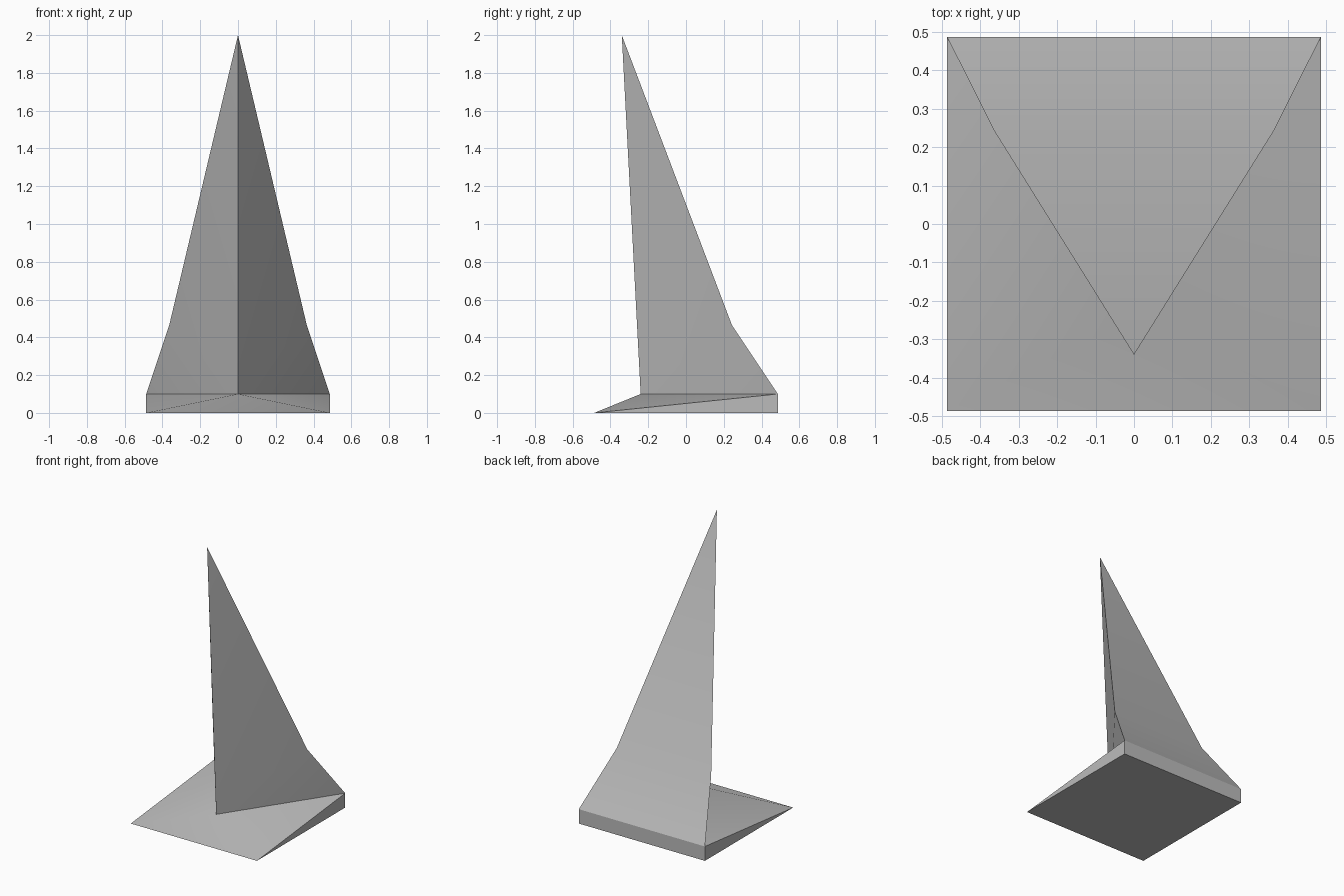
import bpy

cube = bpy.data.objects.get("Cube")
if cube:
    bpy.data.objects.remove(cube, do_unlink=True)

HALF = 0.486      # half width of the square base
RIM = 0.10        # height of the base's raised back edge
FRONT = -0.24     # foot of the spire's front ridge

grey = bpy.data.materials.new("stone grey")
grey.use_nodes = True
colour = (0.5, 0.5, 0.5, 1)
grey.diffuse_color = colour
grey.node_tree.nodes["Principled BSDF"].inputs["Base Color"].default_value = colour


def build(name, points, faces):
    """Make a mesh part from named points; every face lists point names."""
    keys = list(points)
    mesh = bpy.data.meshes.new(name)
    mesh.from_pydata(list(points.values()), [],
                     [[keys.index(k) for k in f.split()] for f in faces])
    mesh.materials.append(grey)
    obj = bpy.data.objects.new(name, mesh)
    bpy.context.collection.objects.link(obj)
    bpy.ops.object.select_all(action="DESELECT")
    obj.select_set(True)
    bpy.context.view_layer.objects.active = obj
    bpy.ops.object.shade_smooth_by_angle(angle=0.52)
    return obj


# Points shared by both parts
ridge_foot = (0, FRONT, RIM)
rim_left, rim_right = (HALF, HALF, RIM), (-HALF, HALF, RIM)

# Wedge base: square underside, sloping front, upright back; open under the spire
build("base", {
    "foot": ridge_foot, "rim_l": rim_left, "rim_r": rim_right,
    "front_l": (HALF, -HALF, 0), "front_r": (-HALF, -HALF, 0),
    "back_l": (HALF, HALF, 0), "back_r": (-HALF, HALF, 0),
}, [
    "front_r back_r back_l front_l",
    "front_r front_l foot",
    "front_l rim_l foot",
    "front_r foot rim_r",
    "front_l back_l rim_l",
    "front_r rim_r back_r",
    "back_l back_r rim_r rim_l",
])

# Leaning spire: flared foot, sharp front ridge, broad back
build("spire", {
    "foot": ridge_foot, "rim_l": rim_left, "rim_r": rim_right,
    "waist_l": (0.364, 0.243, 0.465), "waist_r": (-0.364, 0.243, 0.465),
    "tip": (0, -0.34, 2),
}, [
    "foot rim_l waist_l",
    "foot waist_l tip",
    "foot waist_r rim_r",
    "foot tip waist_r",
    "rim_l rim_r waist_r waist_l",
    "waist_l waist_r tip",
])
